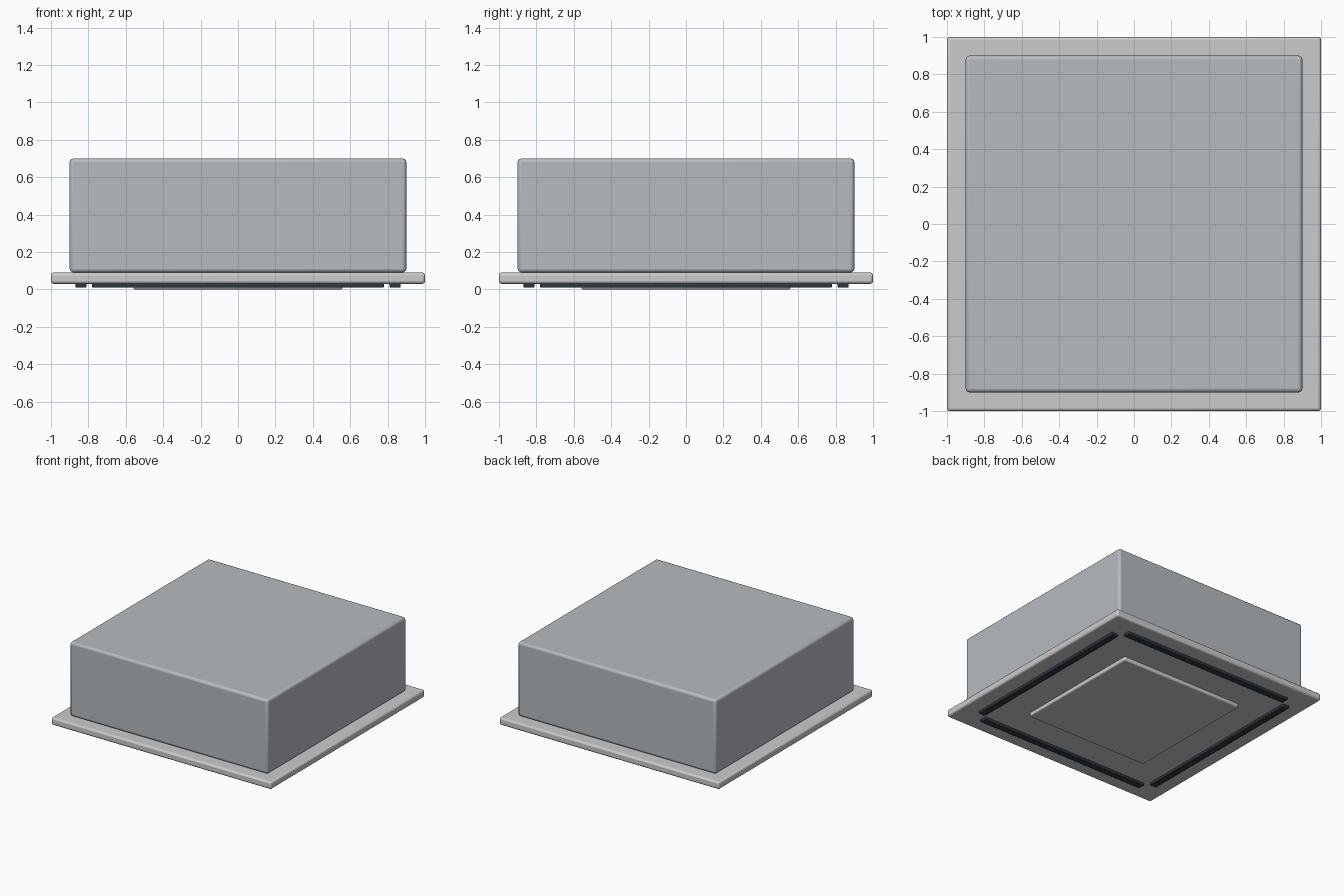
import bpy
from math import cos, sin, pi

if "Cube" in bpy.data.objects:
    bpy.data.objects.remove(bpy.data.objects["Cube"])


def material(name, rgb):
    m = bpy.data.materials.new(name)
    m.diffuse_color = (*rgb, 1)
    m.use_nodes = True
    m.node_tree.nodes["Principled BSDF"].inputs["Base Color"].default_value = m.diffuse_color
    return m


def box(name, center, size, bevel, mat=None, segments=3):
    bpy.ops.mesh.primitive_cube_add(size=1, location=center)
    o = bpy.context.object
    o.name = name
    o.scale = size
    bpy.ops.object.transform_apply(location=False, rotation=False, scale=True)
    b = o.modifiers.new("rounded_edges", "BEVEL")
    b.width = bevel
    b.segments = segments
    bpy.ops.object.shade_smooth_by_angle()
    if mat:
        o.data.materials.append(mat)
    return o


casing = material("casing_steel", (0.47, 0.5, 0.53))
dark = material("vent_dark", (0.03, 0.04, 0.05))

# Housing hidden above the ceiling
box("housing", (0, 0, 0.395), (1.8, 1.8, 0.61), 0.02, casing)

# Square face panel
box("face_panel", (0, 0, 0.06), (2, 2, 0.06), 0.015)

# Raised intake cover in the middle of the underside
box("intake_cover", (0, 0, 0.02), (1.12, 1.12, 0.04), 0.01)

# Four air outlet vanes around the underside
for i, side in enumerate(("right", "back", "left", "front")):
    a = i * pi / 2
    size = (0.06, 1.56, 0.03) if i % 2 == 0 else (1.56, 0.06, 0.03)
    box("air_outlet_" + side, (0.84 * cos(a), 0.84 * sin(a), 0.025), size, 0.005, dark, 2)
